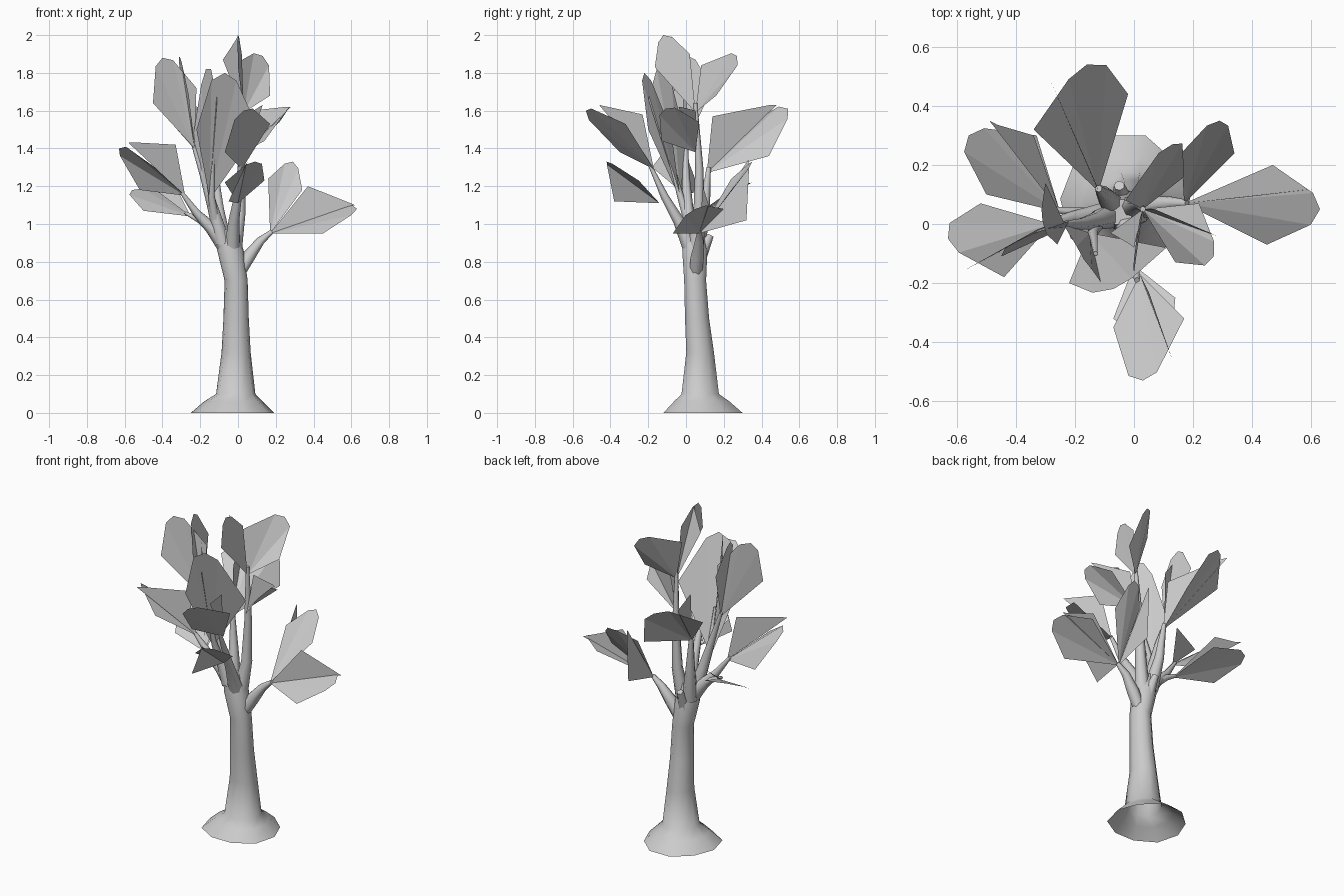
import bpy
import bmesh
import math
from mathutils import Vector

default_cube = bpy.data.objects.get("Cube")
if default_cube:
    bpy.data.objects.remove(default_cube, do_unlink=True)


def make_material(name, colour):
    material = bpy.data.materials.new(name)
    material.use_nodes = True
    material.diffuse_color = colour
    material.node_tree.nodes["Principled BSDF"].inputs["Base Color"].default_value = colour
    return material


GREY = make_material("plain grey", (0.6, 0.6, 0.6, 1))


def add_object(name, bm, smooth=False):
    mesh = bpy.data.meshes.new(name)
    bm.to_mesh(mesh)
    bm.free()
    mesh.materials.append(GREY)
    obj = bpy.data.objects.new(name, mesh)
    bpy.context.collection.objects.link(obj)
    if smooth:
        bpy.ops.object.select_all(action="DESELECT")
        bpy.context.view_layer.objects.active = obj
        obj.select_set(True)
        bpy.ops.object.shade_smooth_by_angle(angle=math.radians(60))
    return obj


def tube(name, path, sides=7, level=False, wobble=0):
    """Tapered tube, open at the root; every path point is x, y, z, radius."""
    bm = bmesh.new()
    centres = [Vector(point[:3]) for point in path]
    rings = []
    for i, point in enumerate(path):
        ahead = centres[min(i + 1, len(path) - 1)]
        behind = centres[max(i - 1, 0)]
        direction = Vector((0, 0, 1)) if level else (ahead - behind).normalized()
        across = direction.cross(Vector((0, 1, 0))).normalized()
        other = direction.cross(across)
        ring = []
        for k in range(sides):
            angle = math.tau * k / sides
            radius = point[3] * (1 + wobble * math.sin(3 * angle))
            offset = across * math.cos(angle) + other * math.sin(angle)
            ring.append(bm.verts.new(centres[i] + offset * radius))
        rings.append(ring)
    for lower, upper in zip(rings, rings[1:]):
        for k in range(sides):
            j = (k + 1) % sides
            bm.faces.new((lower[k], lower[j], upper[j], upper[k]))
    bm.faces.new(rings[-1])
    bmesh.ops.recalc_face_normals(bm, faces=bm.faces)
    return add_object(name, bm, smooth=True)


def leaf_cluster(name, base, leaves):
    """Leaves fanned out from one base point. A broad blade is given by its
    tip and two side corners, a one-sided fin by its tip and one corner."""
    bm = bmesh.new()
    base = Vector(base)
    for leaf in leaves:
        tip, *corners = [Vector(point) for point in leaf]
        shoulder = base.lerp(tip, 0.94)
        if len(corners) == 2:
            left, right = corners
            half = (left - right) * 0.2
            outline = [left, shoulder + half, tip, shoulder - half, right]
        else:
            corner = corners[0]
            rib = base.lerp(tip, (corner - base).dot(tip - base) / (tip - base).length_squared)
            outline = [corner, shoulder + (corner - rib) * 0.14, tip]
        root, *verts = [bm.verts.new(p) for p in [base] + outline]
        for a, b in zip(verts, verts[1:]):
            bm.faces.new((root, a, b))
    return add_object(name, bm)


# Trunk flaring into the root mound
tube("trunk", [(-.03, .085, 0, .22), (-.025, .08, .06, .155), (-.012, .073, .1, .104),
               (-.01, .073, .32, .077), (-.01, .057, .5, .067),
               (-.01, .047, .7, .061), (-.04, .045, .86, .07), (-.05, .04, .97, .045)],
     sides=10, level=True, wobble=.04)

# Branches
tube("left_low_branch", [(0, .05, .73, .035), (.06, .06, .83, .036), (.12, .07, .91, .024), (.18, .07, .96, .012)])
tube("right_branch", [(-.06, .04, .88, .05), (-.14, .03, .98, .035), (-.22, .02, 1.06, .022), (-.3, 0, 1.17, .01)])
tube("right_low_twig", [(-.15, .03, .98, .025), (-.2, .04, 1.02, .018), (-.28, .05, 1.06, .008)])
tube("right_tall_branch", [(-.08, .03, .9, .045), (-.13, .01, 1.08, .03), (-.18, 0, 1.25, .02), (-.24, 0, 1.43, .01)])
tube("front_tall_twig", [(-.12, .01, 1.02, .025), (-.14, -.03, 1.15, .018), (-.13, -.1, 1.4, .008)])
tube("front_branch", [(-.03, .03, .86, .045), (-.02, -.04, 1.02, .03), (0, -.11, 1.14, .022), (.01, -.19, 1.31, .01)])
tube("centre_branch", [(-.02, .05, .86, .045), (.01, .07, 1.05, .032), (.02, .07, 1.3, .022), (.03, .05, 1.64, .01)])
tube("back_branch", [(-.07, .06, .88, .045), (-.1, .1, 1.08, .028), (-.12, .12, 1.3, .012)])
tube("back_stub", [(-.04, .07, .82, .04), (-.05, .13, .94, .018)])

# Leaf clusters
leaf_cluster("back_leaves", (-.12, .11, 1.27), [
    ((-.16, .54, 1.61), (-.34, .32, 1.52), (-.02, .44, 1.36)),
    ((-.28, .48, 1.63), (-.13, .14, 1.57))])
leaf_cluster("left_low_leaves", (.17, .07, .95), [
    ((.63, .05, 1.08), (.45, -.07, .95), (.47, .2, 1.08)),
    ((.29, .35, 1.33), (.34, .24, 1.18), (.16, .24, 1.24)),
    ((.62, .12, 1.1), (.37, .09, 1.2)),
    ((.17, .33, 1.34), (.17, .32, 1.02))])
leaf_cluster("crown_leaves", (.03, .05, 1.59), [
    ((.13, .27, 1.89), (-.03, .08, 1.84), (.17, .16, 1.68)),
    ((0, -.12, 2), (.02, .02, 1.9), (0, -.165, 1.83)),
    ((0, -.08, 2), (-.08, -.03, 1.87))])
leaf_cluster("left_upper_leaves", (.03, .05, 1.38), [
    ((.27, -.11, 1.61), (.14, -.13, 1.44), (.22, .07, 1.54)),
    ((.28, -.04, 1.62), (.07, .05, 1.6))])
leaf_cluster("front_upper_leaves", (.02, -.17, 1.29), [
    ((.03, -.53, 1.6), (-.07, -.35, 1.38), (.17, -.32, 1.53)),
    ((.13, -.46, 1.63), (.05, -.23, 1.58))])
leaf_cluster("front_lower_leaves", (0, -.14, 1.11), [
    ((.09, -.42, 1.33), (-.07, -.32, 1.22), (.14, -.25, 1.23)),
    ((.05, -.42, 1.33), (-.05, -.38, 1.12))])
leaf_cluster("front_tall_leaves", (-.15, -.03, 1.13), [
    ((-.07, -.22, 1.8), (-.22, -.2, 1.5), (.11, -.08, 1.5)),
    ((-.17, -.12, 1.82), (-.24, 0, 1.45), (-.11, -.2, 1.66))])
leaf_cluster("right_tall_leaves", (-.23, -.01, 1.4), [
    ((-.4, -.06, 1.88), (-.45, -.11, 1.64), (-.22, .01, 1.72)),
    ((-.31, .01, 1.89), (-.3, .14, 1.72), (-.26, -.07, 1.68))])
leaf_cluster("right_upper_leaves", (-.28, 0, 1.15), [
    ((-.63, -.05, 1.4), (-.44, -.18, 1.3), (-.52, .07, 1.18)),
    ((-.58, -.16, 1.43), (-.33, -.02, 1.42))])
leaf_cluster("right_low_leaves", (-.25, .04, 1.04), [
    ((-.56, .3, 1.18), (-.5, .1, 1.07), (-.33, .3, 1.15)),
    ((-.49, .35, 1.22), (-.34, .3, 1.22))])
